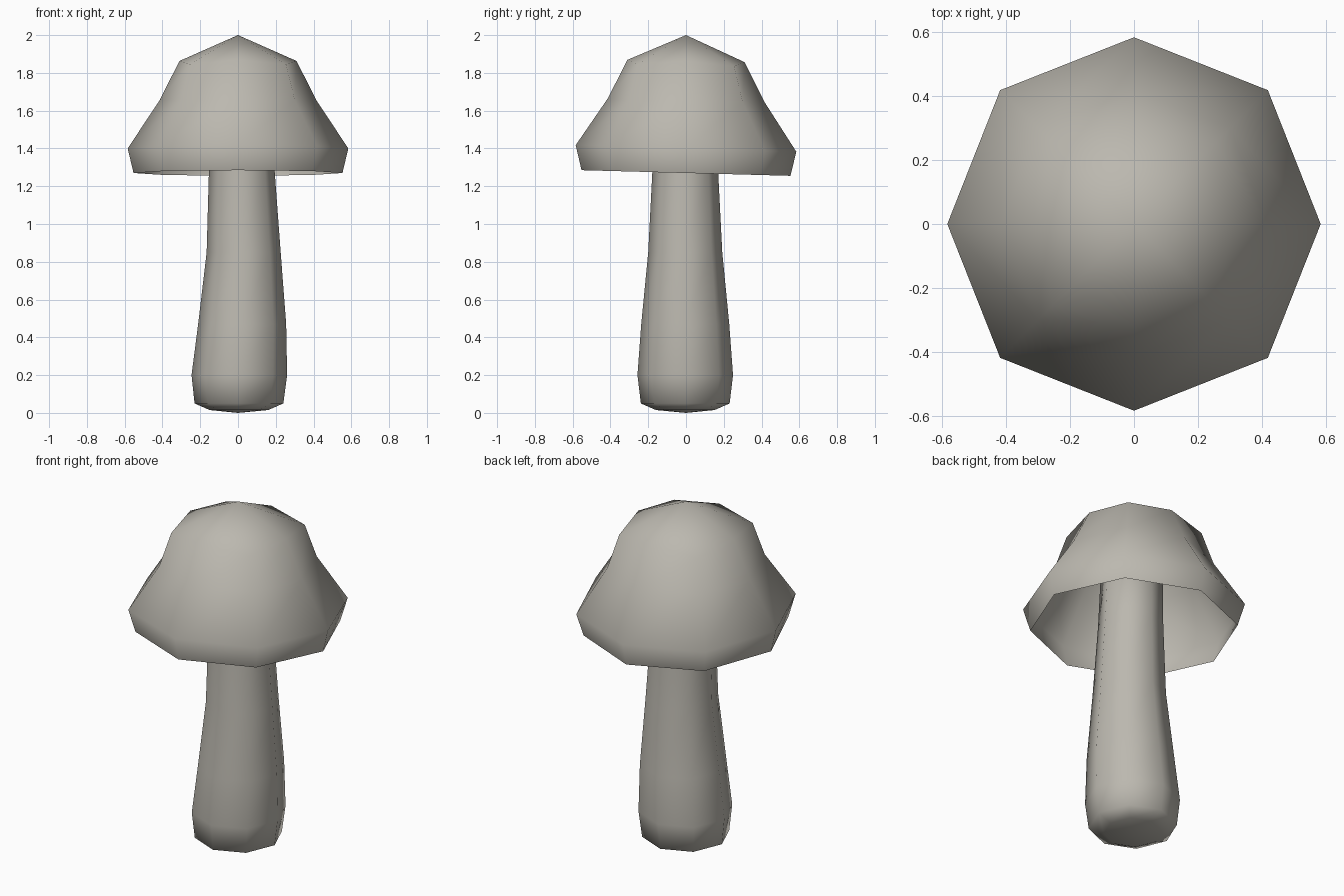
import bpy
import bmesh
from math import sin, cos, pi

cube = bpy.data.objects.get("Cube")
if cube:
    bpy.data.objects.remove(cube, do_unlink=True)

SIDES = 8

mat = bpy.data.materials.new("warm grey")
mat.use_nodes = True
COLOR = (0.50, 0.48, 0.43, 1)
mat.diffuse_color = COLOR
mat.node_tree.nodes["Principled BSDF"].inputs["Base Color"].default_value = COLOR


def loft(name, rings, start=None, end=None):
    """Skin rings of (axis radius, diagonal radius, axis z, diagonal z, cx, cy, tilt)."""
    bm = bmesh.new()
    loops = []
    for ra, rd, za, zd, cx, cy, tilt in rings:
        loop = []
        for i in range(SIDES):
            a = 2 * pi * i / SIDES
            r, z = (rd, zd) if i % 2 else (ra, za)
            loop.append(bm.verts.new((cx + r * cos(a), cy + r * sin(a), z - tilt * r * sin(a))))
        loops.append(loop)
    for low, high in zip(loops, loops[1:]):
        for i in range(SIDES):
            j = (i + 1) % SIDES
            bm.faces.new((low[i], low[j], high[j], high[i]))
    for tip, loop, flip in ((start, loops[0], True), (end, loops[-1], False)):
        if tip:
            v = bm.verts.new(tip)
            for i in range(SIDES):
                a, b = loop[i], loop[(i + 1) % SIDES]
                bm.faces.new((b, a, v) if flip else (a, b, v))
    for f in bm.faces:
        f.smooth = True
    mesh = bpy.data.meshes.new(name)
    bm.to_mesh(mesh)
    bm.free()
    mesh.materials.append(mat)
    obj = bpy.data.objects.new(name, mesh)
    bpy.context.collection.objects.link(obj)
    return obj


# Hollow cap: open shell, slightly tilted toward the back
loft("cap", [
    (0.553, 0.553, 1.27, 1.27, 0, 0, 0.027),
    (0.584, 0.592, 1.40, 1.40, 0, 0, 0.03),
    (0.415, 0.425, 1.655, 1.65, 0, 0, 0.02),
    (0.31, 0.36, 1.863, 1.84, 0, 0, 0.02),
], end=(0, 0, 2.0))

# Stem: slightly bent, bulging at the foot, running up inside the cap
def stem_ring(r, z, cx, cy=-0.004):
    return (r, r, z, z, cx, cy, 0)

loft("stem", [
    stem_ring(0.155, 0.015, 0.005),
    stem_ring(0.235, 0.05, 0.005),
    stem_ring(0.253, 0.20, 0.007),
    stem_ring(0.233, 0.47, 0.022),
    stem_ring(0.196, 0.85, 0.030),
    stem_ring(0.174, 1.28, 0.020),
    stem_ring(0.165, 1.65, 0.010),
], start=(0, 0, 0), end=(0.01, 0, 1.70))
